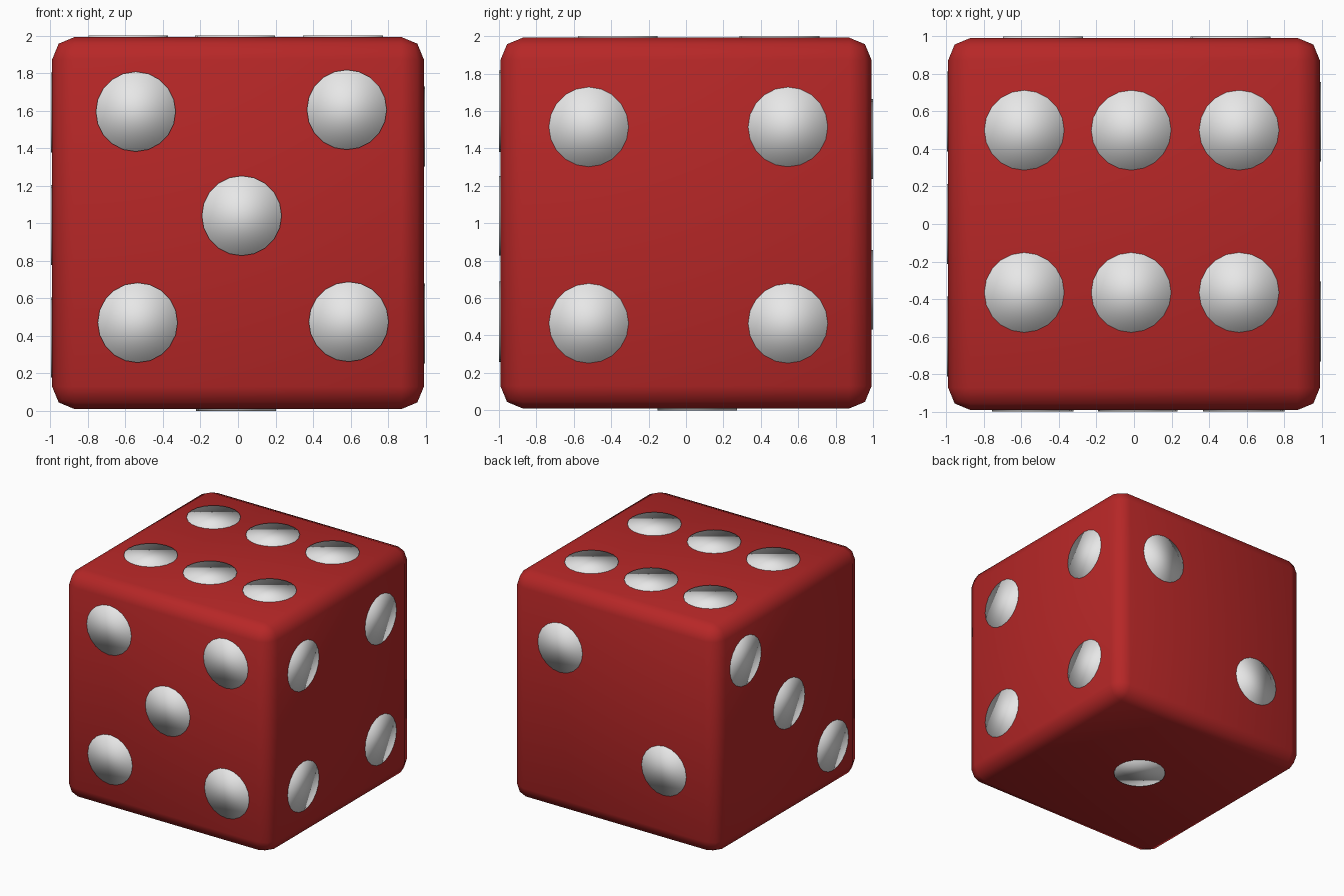
import bpy, bmesh, math
from mathutils import Vector, Matrix

if "Cube" in bpy.data.objects:
    bpy.data.objects.remove(bpy.data.objects["Cube"])


def material(name, rgb):
    m = bpy.data.materials.new(name)
    m.diffuse_color = (*rgb, 1)
    m.use_nodes = True
    m.node_tree.nodes["Principled BSDF"].inputs["Base Color"].default_value = m.diffuse_color
    return m


red = material("red", (0.47, 0.02, 0.02))
white = material("white", (0.8, 0.8, 0.8))


def add_object(name, bm, mat):
    bmesh.ops.recalc_face_normals(bm, faces=bm.faces)
    for f in bm.faces:
        f.smooth = True
    me = bpy.data.meshes.new(name)
    bm.to_mesh(me)
    bm.free()
    me.materials.append(mat)
    ob = bpy.data.objects.new(name, me)
    bpy.context.collection.objects.link(ob)


# Rounded cube body
bm = bmesh.new()
bmesh.ops.create_cube(bm, size=1)
bmesh.ops.scale(bm, vec=(1.982, 1.984, 1.983), verts=bm.verts)
bmesh.ops.bevel(bm, geom=bm.edges[:], offset=0.12, segments=2, profile=0.5,
                affect='EDGES')
bmesh.ops.translate(bm, vec=(0, 0, 1.001), verts=bm.verts)
add_object("die_body", bm, red)

# Pip centres on each face: outward direction and list of positions
R, DEPTH = 0.213, 0.04
faces = {
    "front": ((0, -1, 0), [(x, -1, z) for x, z in
              ((-0.545, 1.595), (0.58, 1.605), (0.02, 1.04),
               (-0.535, 0.47), (0.59, 0.475))]),
    "right": ((1, 0, 0), [(0.996, y, z) for y in (-0.52, 0.545)
                          for z in (0.465, 1.515)]),
    "top": ((0, 0, 1), [(x, y, 2) for x in (-0.585, -0.015, 0.56)
                        for y in (-0.365, 0.5)]),
    "bottom": ((0, 0, -1), [(-0.01, 0.06, 0)]),
    "back": ((0, 1, 0), [(0.515, 1, 1.45), (-0.485, 1, 0.645)]),
    "left": ((-1, 0, 0), [(-0.996, 0.6 * k, 0.99 + 0.6 * k)
                          for k in (-1, 0, 1)]),
}

# Thin round pips, sunk into the body and standing slightly proud
for side, (direction, spots) in faces.items():
    n = Vector(direction)
    turn = n.to_track_quat('Z', 'Y').to_matrix().to_4x4()
    bm = bmesh.new()
    for p in spots:
        place = Matrix.Translation(Vector(p) - n * DEPTH / 2) @ turn
        bmesh.ops.create_cone(bm, cap_ends=True, segments=20, radius1=R,
                              radius2=R, depth=DEPTH, matrix=place)
    add_object(side + "_pips", bm, white)
